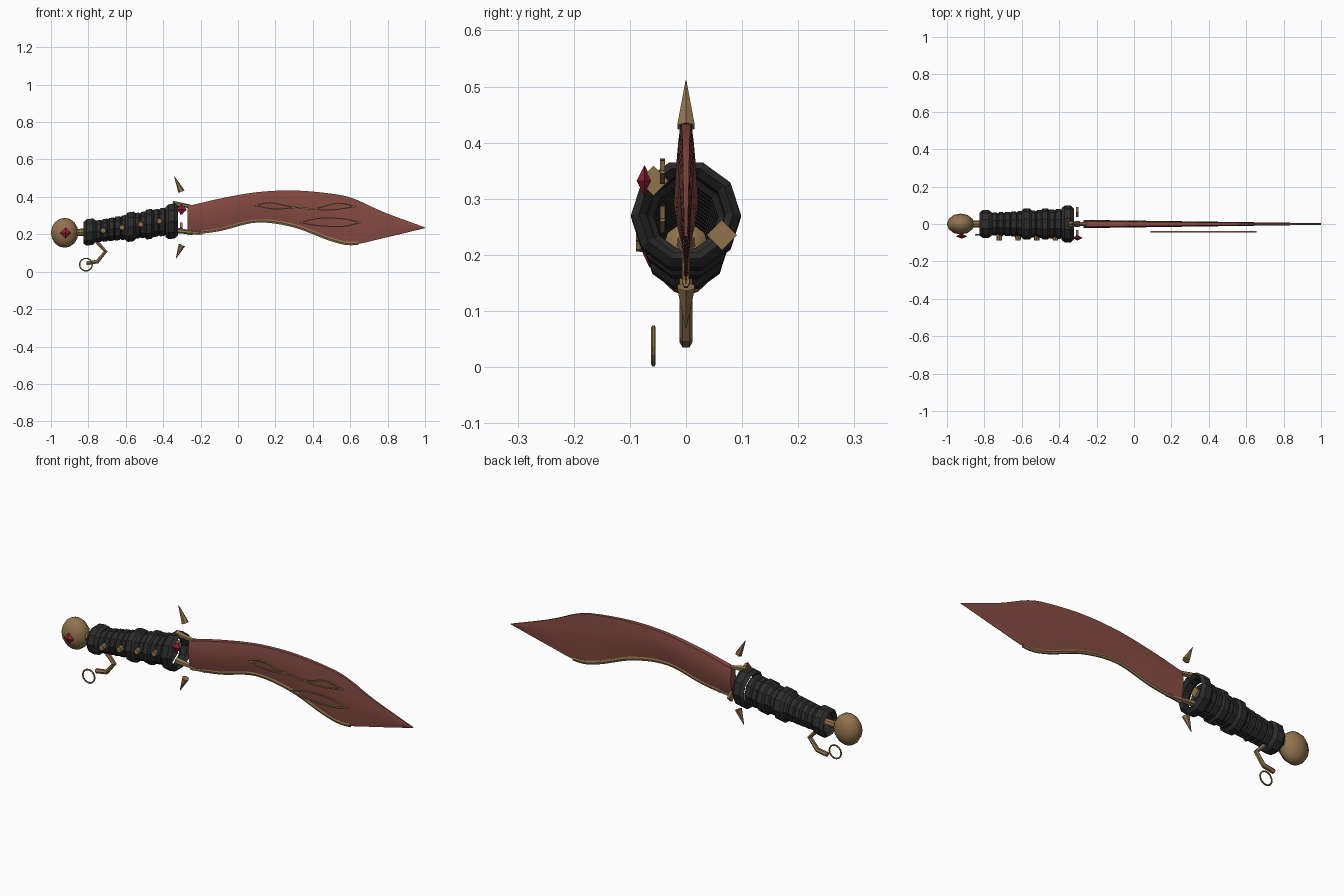
import bpy, bmesh, math
from mathutils import Vector, Matrix

if "Cube" in bpy.data.objects:
    bpy.data.objects.remove(bpy.data.objects["Cube"])


def material(name, rgb):
    m = bpy.data.materials.new(name)
    m.diffuse_color = (*rgb, 1)
    m.use_nodes = True
    m.node_tree.nodes["Principled BSDF"].inputs["Base Color"].default_value = m.diffuse_color
    return m


BLADE = material("red_steel", (0.24, 0.07, 0.055))
GOLD = material("old_gold", (0.28, 0.17, 0.075))
DARK = material("dark_leather", (0.025, 0.025, 0.025))
GEM = material("ruby", (0.28, 0.015, 0.035))


def finish(name, bm, mat, smooth=None):
    bmesh.ops.recalc_face_normals(bm, faces=bm.faces)
    me = bpy.data.meshes.new(name)
    bm.to_mesh(me)
    bm.free()
    ob = bpy.data.objects.new(name, me)
    bpy.context.collection.objects.link(ob)
    me.materials.append(mat)
    if smooth:
        bpy.ops.object.select_all(action='DESELECT')
        ob.select_set(True)
        bpy.context.view_layer.objects.active = ob
        bpy.ops.object.shade_smooth_by_angle(angle=math.radians(smooth))
    return ob


def loft(bm, rings, closed=False):
    """Skin a list of equal-length point loops."""
    vs = [[bm.verts.new(p) for p in r] for r in rings]
    n = len(vs[0])
    pairs = list(zip(vs, vs[1:])) + ([(vs[-1], vs[0])] if closed else [])
    for a, b in pairs:
        for i in range(n):
            bm.faces.new((a[i], a[(i + 1) % n], b[(i + 1) % n], b[i]))
    if not closed:
        bm.faces.new(vs[0])
        bm.faces.new(vs[-1])


def spline(pts, steps):
    """Catmull-Rom through the points."""
    p = [Vector(q) for q in pts]
    p = [2 * p[0] - p[1]] + p + [2 * p[-1] - p[-2]]
    out = []
    for i in range(1, len(p) - 2):
        a, b, c, d = p[i - 1:i + 3]
        for s in range(steps):
            t = s / steps
            out.append(0.5 * (2 * b + (c - a) * t + (2 * a - 5 * b + 4 * c - d) * t * t
                              + (3 * b - a - 3 * c + d) * t ** 3))
    return out + [p[-2]]


def tube(name, path, y, r, ry, mat, sides=6, closed=False, smooth=None):
    """Tube following an (x, z) path at depth y."""
    path = [Vector((q[0], q[1])) for q in path]
    n, rings = len(path), []
    for i, q in enumerate(path):
        a, b = (path[i - 1], path[(i + 1) % n]) if closed else (path[max(i - 1, 0)], path[min(i + 1, n - 1)])
        t = (b - a).normalized()
        ring = []
        for k in range(sides):
            w = math.tau * (k + 0.5) / sides
            o = r * math.cos(w)
            ring.append((q.x - t.y * o, y + ry * math.sin(w), q.y + t.x * o))
        rings.append(ring)
    bm = bmesh.new()
    loft(bm, rings, closed)
    return finish(name, bm, mat, smooth)


def wrap_ring(name, x, z, outer, radial, axial):
    """Ten-sided ring around the grip axis, open in the middle."""
    rings = []
    for i in range(10):
        a = math.tau * i / 10
        ring = []
        for k in range(6):
            w = math.tau * (k + 0.5) / 6
            rad = outer - radial + radial * math.cos(w) / math.cos(math.pi / 6)
            dx = axial * math.sin(w)
            ring.append((x + dx, rad * math.cos(a), z + rad * math.sin(a) + dx * 0.14))
        rings.append(ring)
    bm = bmesh.new()
    loft(bm, rings, True)
    return finish(name, bm, DARK)


def cone(name, start, end, r1, r2, mat, sides=8):
    s, e = Vector(start), Vector(end)
    bm = bmesh.new()
    m = Matrix.Translation((s + e) / 2) @ (e - s).to_track_quat('Z', 'Y').to_matrix().to_4x4()
    bmesh.ops.create_cone(bm, cap_ends=True, segments=sides, radius1=r1, radius2=r2,
                          depth=(e - s).length, matrix=m)
    return finish(name, bm, mat)


# Recurved blade: x, spine z, edge z
outline = spline([(-0.27, 0.35, 0.20), (-0.1, 0.39, 0.222), (0.1, 0.425, 0.268),
                  (0.3, 0.434, 0.242), (0.5, 0.417, 0.168), (0.62, 0.39, 0.147),
                  (0.78, 0.318, 0.18), (1.0, 0.237, 0.233)], 6)
section = [(0, 0.014), (0.15, 0.018), (0.38, 0.022), (0.65, 0.016), (0.87, 0.008), (1, 0.002)]
rings = []
for x, top, low in outline:
    f = 1 - 0.8 * (x + 0.27) / 1.27
    half = [(top + (low - top) * t, h * f) for t, h in section]
    rings.append([(x, h, z) for z, h in half] + [(x, -h, z) for z, h in reversed(half)])
bm = bmesh.new()
loft(bm, rings)
finish("blade", bm, BLADE, 35)

# Gold cutting edge
tube("gold_edge", [(x, low + 0.004) for x, top, low in outline if x < 0.66],
     0, 0.011, 0.007, GOLD, smooth=40)

# Floating leaf inlays on the front face
leaves = {
    "upper_leaf": ([(0.09, 0.353), (0.17, 0.369), (0.26, 0.352), (0.40, 0.336), (0.53, 0.366), (0.63, 0.348)],
                   [(0.09, 0.353), (0.20, 0.335), (0.33, 0.343), (0.48, 0.329), (0.63, 0.348)]),
    "lower_leaf": ([(0.33, 0.262), (0.43, 0.285), (0.56, 0.283), (0.655, 0.262)],
                   [(0.33, 0.262), (0.43, 0.246), (0.56, 0.242), (0.655, 0.262)]),
}
for name, sides in leaves.items():
    for i, pts in enumerate(sides):
        tube(f"{name}_{i}", spline(pts, 5), -0.042, 0.004, 0.006, GOLD, 4)

# Grip: stacked hollow wraps rising toward the blade
for i in range(11):
    x = -0.745 + i * 0.034
    wrap_ring(f"grip_wrap_{i}", x, 0.217 + 0.142 * (x + 0.745), 0.062 + 0.0017 * i, 0.011, 0.022)
for name, x, z, r, ax in (("end_ring", -0.793, 0.212, 0.074, 0.034),
                          ("middle_ring", -0.573, 0.24, 0.083, 0.03),
                          ("upper_ring", -0.475, 0.254, 0.084, 0.026),
                          ("guard_ring", -0.355, 0.269, 0.098, 0.033)):
    wrap_ring(name, x, z, r, 0.014, ax)

# Grip studs
for i in range(4):
    x, z = -0.72 + 0.1 * i, 0.22 + 0.0167 * i
    cone(f"stud_{i}", (x, -0.062, z), (x, -0.089, z), 0.016, 0.014, GOLD)

# Pommel and neck
bm = bmesh.new()
bmesh.ops.create_uvsphere(bm, u_segments=12, v_segments=8, radius=1,
                          matrix=Matrix.Translation((-0.927, 0, 0.208)) @ Matrix.Diagonal((0.073, 0.056, 0.08, 1)))
finish("pommel", bm, GOLD, 50)
cone("pommel_neck", (-0.87, 0, 0.21), (-0.79, 0, 0.212), 0.019, 0.019, GOLD)

# Octahedral gems
for name, c, s in (("pommel_gem", (-0.922, -0.065, 0.207), (0.03, 0.014, 0.03)),
                   ("guard_gem", (-0.302, -0.074, 0.332), (0.028, 0.014, 0.028))):
    bm = bmesh.new()
    bmesh.ops.create_uvsphere(bm, u_segments=4, v_segments=2, radius=1,
                              matrix=Matrix.Translation(c) @ Matrix.Diagonal((*s, 1)))
    finish(name, bm, GEM)

# Diamond plates behind the guard
for name, y, z in (("front_plate", -0.058, 0.332), ("back_plate", 0.064, 0.235)):
    cone(name, (-0.309, y, z), (-0.297, y, z), 0.027, 0.027, GOLD, 4)

# Guard spikes and prongs gripping the blade
cone("upper_spike", (-0.302, 0, 0.428), (-0.341, 0, 0.51), 0.018, 0.001, GOLD, 6)
cone("lower_spike", (-0.3, 0, 0.143), (-0.332, 0, 0.07), 0.018, 0.001, GOLD, 6)
cone("upper_prong", (-0.35, 0, 0.362), (-0.255, 0, 0.35), 0.017, 0.009, GOLD, 6)
cone("lower_prong", (-0.35, 0, 0.222), (-0.19, 0, 0.205), 0.017, 0.006, GOLD, 6)

# Hook under the grip with its loose ring
tube("hook", [(-0.755, 0.16), (-0.708, 0.108), (-0.752, 0.054), (-0.81, 0.045)], 0, 0.012, 0.012, GOLD)
tube("hook_ring", [(-0.813 + 0.034 * math.cos(math.tau * i / 14), 0.038 + 0.034 * math.sin(math.tau * i / 14))
                   for i in range(14)], -0.058, 0.004, 0.004, GOLD, 6, True)
